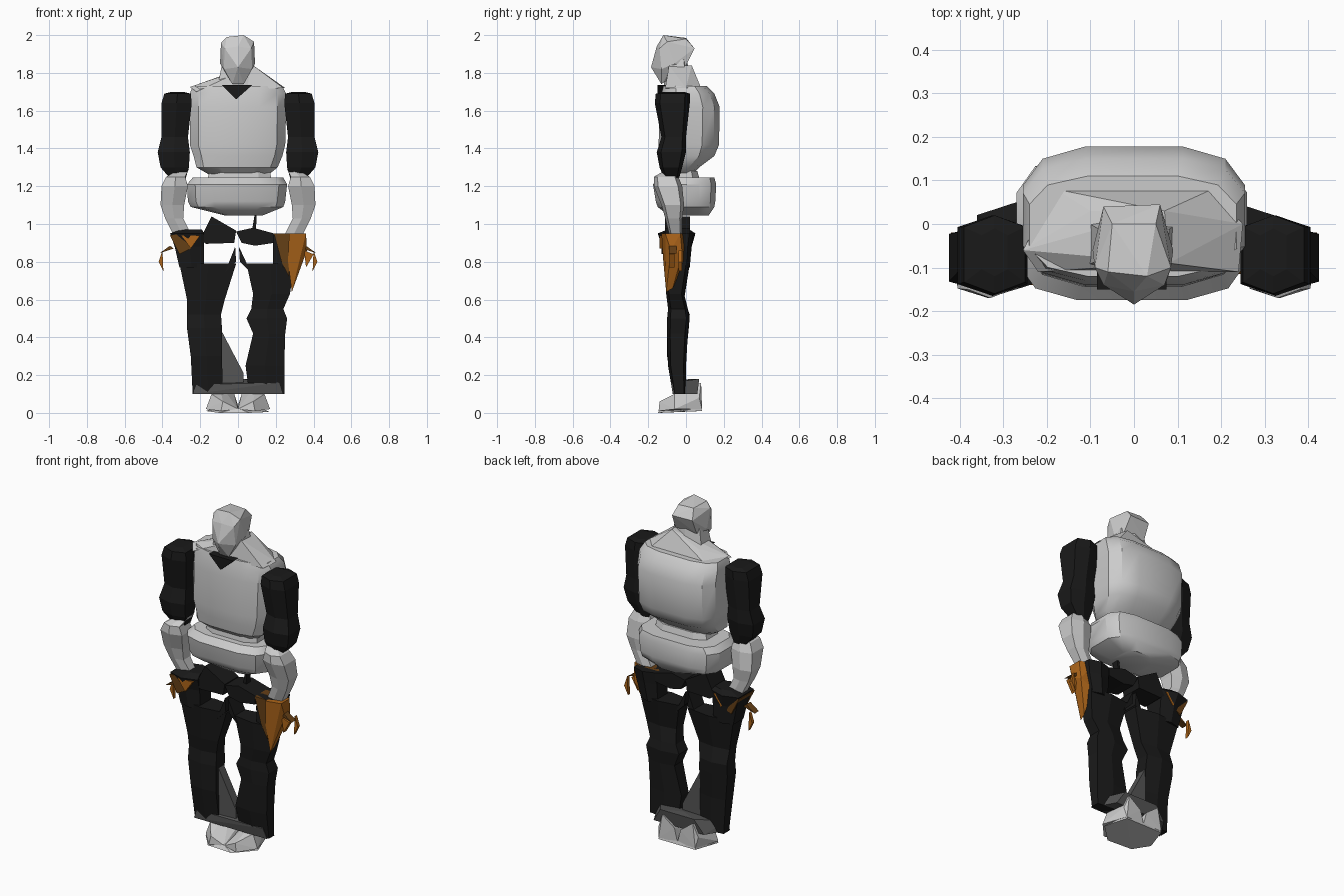
import bpy, bmesh, math


def material(name, rgb):
    m = bpy.data.materials.new(name)
    m.diffuse_color = (*rgb, 1)
    return m


GREY = material("grey", (0.52, 0.52, 0.52))
BLACK = material("black", (0.010, 0.010, 0.010))
DARK = material("dark_grey", (0.09, 0.09, 0.09))
ORANGE = material("orange", (0.42, 0.13, 0.01))
BROWN = material("brown", (0.13, 0.05, 0.008))


def finish(name, bm, mat, smooth):
    bmesh.ops.recalc_face_normals(bm, faces=bm.faces)
    me = bpy.data.meshes.new(name)
    bm.to_mesh(me)
    bm.free()
    ob = bpy.data.objects.new(name, me)
    bpy.context.collection.objects.link(ob)
    me.materials.append(mat)
    if smooth:
        bpy.context.view_layer.objects.active = ob
        ob.select_set(True)
        bpy.ops.object.shade_smooth_by_angle(angle=math.radians(smooth))
        ob.select_set(False)
    return ob


def loft(name, rings, mat=GREY, n=8, p=3.5, smooth=0):
    """Stack of boxy cross-sections, each (z, x0, x1, y0, y1)."""
    unit = []
    for i in range(n):
        a = 2 * math.pi * (i + 0.5) / n
        unit.append([math.copysign(abs(f) ** (2 / p), f) for f in (math.cos(a), math.sin(a))])
    mx = max(u[0] for u in unit)
    my = max(u[1] for u in unit)
    bm = bmesh.new()
    loops = []
    for z, x0, x1, y0, y1 in rings:
        loops.append([bm.verts.new(((x0 + x1) / 2 + (x1 - x0) / 2 * u / mx,
                                    (y0 + y1) / 2 + (y1 - y0) / 2 * v / my, z)) for u, v in unit])
    for a, b in zip(loops, loops[1:]):
        for i in range(n):
            j = (i + 1) % n
            bm.faces.new((a[i], a[j], b[j], b[i]))
    bm.faces.new(loops[0])
    bm.faces.new(loops[-1])
    return finish(name, bm, mat, smooth)


def hull(name, pts, mat=GREY):
    """Faceted convex piece around a few points."""
    bm = bmesh.new()
    for q in pts:
        bm.verts.new(q)
    res = bmesh.ops.convex_hull(bm, input=bm.verts)
    junk = {g for g in res["geom_interior"] + res["geom_unused"] if isinstance(g, bmesh.types.BMVert)}
    bmesh.ops.delete(bm, geom=list(junk), context='VERTS')
    return finish(name, bm, mat, 0)


def plate(name, outline, y0, y1, mat):
    """Flat outline in x, z given thickness along y."""
    return hull(name, [(x, y, z) for x, z in outline for y in (y0, y1)], mat)


# Torso, waist and belt
loft("torso", [(1.26, -.15, .16, -.09, .03), (1.30, -.22, .21, -.13, .07),
               (1.36, -.235, .235, -.14, .15), (1.42, -.255, .25, -.145, .175),
               (1.62, -.255, .255, -.14, .178), (1.69, -.255, .255, -.13, .15),
               (1.73, -.24, .235, -.12, .11)], n=12, p=3.2, smooth=35)
loft("waist", [(1.21, -.17, .18, -.11, .08), (1.28, -.15, .17, -.10, .06)])
loft("belt", [(1.045, -.07, .13, -.09, .12), (1.09, -.25, .24, -.15, .15),
              (1.12, -.265, .25, -.16, .155), (1.21, -.27, .26, -.175, .16),
              (1.245, -.24, .24, -.14, .15)], n=12, smooth=35)
hull("shoulder_slope", [(-.11, -.09, 1.76), (-.10, .03, 1.77), (.08, -.09, 1.84), (.07, .03, 1.84),
                        (.13, -.07, 1.76), (-.255, -.06, 1.725), (-.22, -.11, 1.70), (.24, -.11, 1.72),
                        (.25, .0, 1.72), (-.18, .08, 1.72), (.18, .08, 1.72)])
plate("collar_notch", [(-.085, 1.735), (.075, 1.735), (-.01, 1.66)], -.150, -.10, BLACK)

# Head with jutting face
hull("head", [(-.06, -.11, 1.99), (.03, -.12, 2.0), (.05, 0, 1.98), (-.05, 0, 1.985),
              (-.09, -.10, 1.96), (.085, -.10, 1.965), (-.095, -.06, 1.85), (.09, -.06, 1.85),
              (0, -.155, 1.94), (-.07, -.14, 1.93), (.07, -.14, 1.93), (0, -.185, 1.83),
              (-.075, -.13, 1.82), (.075, -.13, 1.82), (-.03, -.13, 1.74), (.03, -.13, 1.74),
              (-.07, .04, 1.93), (.06, .045, 1.93), (-.07, 0, 1.84), (.07, 0, 1.84)])
loft("neck", [(1.72, -.11, .11, -.12, .03), (1.87, -.08, .08, -.10, .005)], n=6)

# Arms, hands and fingers on both sides
for s, side in ((-1, "left"), (1, "right")):
    def arm(name, rings, mat=GREY):
        loft(side + name, [(z, min(s * a, s * b), max(s * a, s * b), c, d)
                           for z, a, b, c, d in rings], mat, n=6, p=4)

    arm("_upper_arm", [(1.23, .28, .35, -.11, -.04), (1.30, .26, .41, -.14, -.02),
                       (1.38, .255, .425, -.155, 0), (1.46, .265, .405, -.13, 0),
                       (1.64, .245, .405, -.165, .02), (1.69, .25, .39, -.16, .02),
                       (1.70, .29, .35, -.12, -.01)], BLACK)
    arm("_forearm", [(.95, .25, .345, -.09, -.02), (1.03, .29, .385, -.11, -.02),
                     (1.10, .285, .41, -.13, -.01), (1.20, .265, .405, -.17, -.02),
                     (1.25, .28, .38, -.17, -.04), (1.29, .26, .31, -.10, -.04)])
    plate(side + "_finger", [(s * .34, .87), (s * .415, .845), (s * .36, .885)], -.09, -.05, BROWN)
    plate(side + "_thumb", [(s * .40, .86), (s * .42, .80), (s * .395, .75)], -.04, -.02, ORANGE)

# Hands tapering onto the thighs
hull("right_hand", [(.27, -.13, .95), (.36, -.11, .95), (.36, -.03, .95), (.28, 0, .95),
                    (.365, -.08, .86), (.355, -.02, .84), (.285, -.105, .64), (.29, -.07, .66),
                    (.265, -.12, .80), (.28, -.01, .80)], ORANGE)
plate("right_palm", [(.19, .95), (.28, .95), (.27, .72), (.23, .80)], -.115, -.01, BROWN)
plate("right_knuckle", [(.35, .86), (.40, .84), (.36, .77)], -.09, -.06, ORANGE)
plate("left_hand", [(-.30, .94), (-.20, .94), (-.25, .87)], -.14, .03, ORANGE)
plate("left_palm", [(-.36, .94), (-.28, .95), (-.25, .87), (-.31, .84)], -.13, .02, BROWN)

# Legs with flared hips and open crotch
loft("left_leg", [(.10, -.24, -.08, -.07, 0), (.30, -.25, -.085, -.10, 0),
                  (.45, -.27, -.085, -.10, .015), (.52, -.27, -.09, -.09, .02),
                  (.60, -.27, -.07, -.10, -.01), (.79, -.31, -.01, -.115, .02)], BLACK, n=6, p=4)
loft("right_leg", [(.10, .06, .245, -.07, 0), (.25, .04, .245, -.095, 0),
                   (.42, .08, .25, -.10, .01), (.50, .045, .26, -.10, .02),
                   (.55, .07, .24, -.095, .01), (.63, .08, .275, -.105, -.01),
                   (.79, .045, .30, -.115, .02)], BLACK, n=6, p=4)
loft("left_hip", [(.77, -.31, -.18, -.115, .02), (.88, -.335, -.18, -.125, .03),
                  (.95, -.36, -.18, -.15, .05), (.97, -.30, -.19, -.10, .02)], BLACK, n=6, p=4)
loft("right_hip", [(.77, .185, .29, -.11, .02), (.88, .185, .32, -.115, .03),
                   (.95, .19, .33, -.115, .04)], BLACK, n=6, p=4)
for s in (-1, 1):
    plate("inner_thigh_peak", [(s * .01 - .005, .88), (s * .045, .78), (s * .07, .74),
                               (s * .01, .80)], -.10, .0, BLACK)

# Strap joining the hips
plate("left_strap", [(-.20, .92), (-.14, 1.04), (-.09, .98), (-.01, .965), (-.02, .90), (-.17, .895)],
      -.11, .02, BLACK)
plate("right_strap", [(-.01, .96), (.02, .90), (.09, .885), (.19, .90), (.19, .95), (.08, .98)],
      -.11, .02, BLACK)
plate("strap_link", [(.075, .97), (.095, .97), (.09, 1.06), (.10, 1.06)], -.06, -.02, BLACK)

# Ankles, calf wedge and joined feet
plate("calf_wedge", [(-.085, .43), (.03, .21), (.03, .12), (-.085, .10)], -.06, -.01, DARK)
hull("ankle_band", [(-.24, -.07, .10), (-.22, -.07, .15), (.24, -.07, .10), (.22, -.08, .16),
                    (-.16, .06, .10), (.17, .06, .10), (-.10, .07, .18), (.12, .07, .18),
                    (0, .02, .18), (0, -.06, .16)], DARK)
hull("foot_sole", [(-.17, -.06, .01), (-.10, -.14, 0), (.06, -.15, 0), (.165, -.05, .005),
                   (-.12, .085, .01), (.12, .085, .01), (-.12, .08, .03), (.12, .08, .03),
                   (0, -.13, .025)])
for s in (-1, 1):
    hull("foot_top", [(s * .17, -.06, .02), (s * .14, -.06, .10), (s * .08, -.14, .06),
                      (s * .09, -.145, .01), (0, -.13, .02), (0, 0, .04), (0, .08, .02),
                      (s * .12, .085, .02), (s * .13, .07, .08), (s * .10, .08, .16),
                      (s * .02, .08, .10)])
